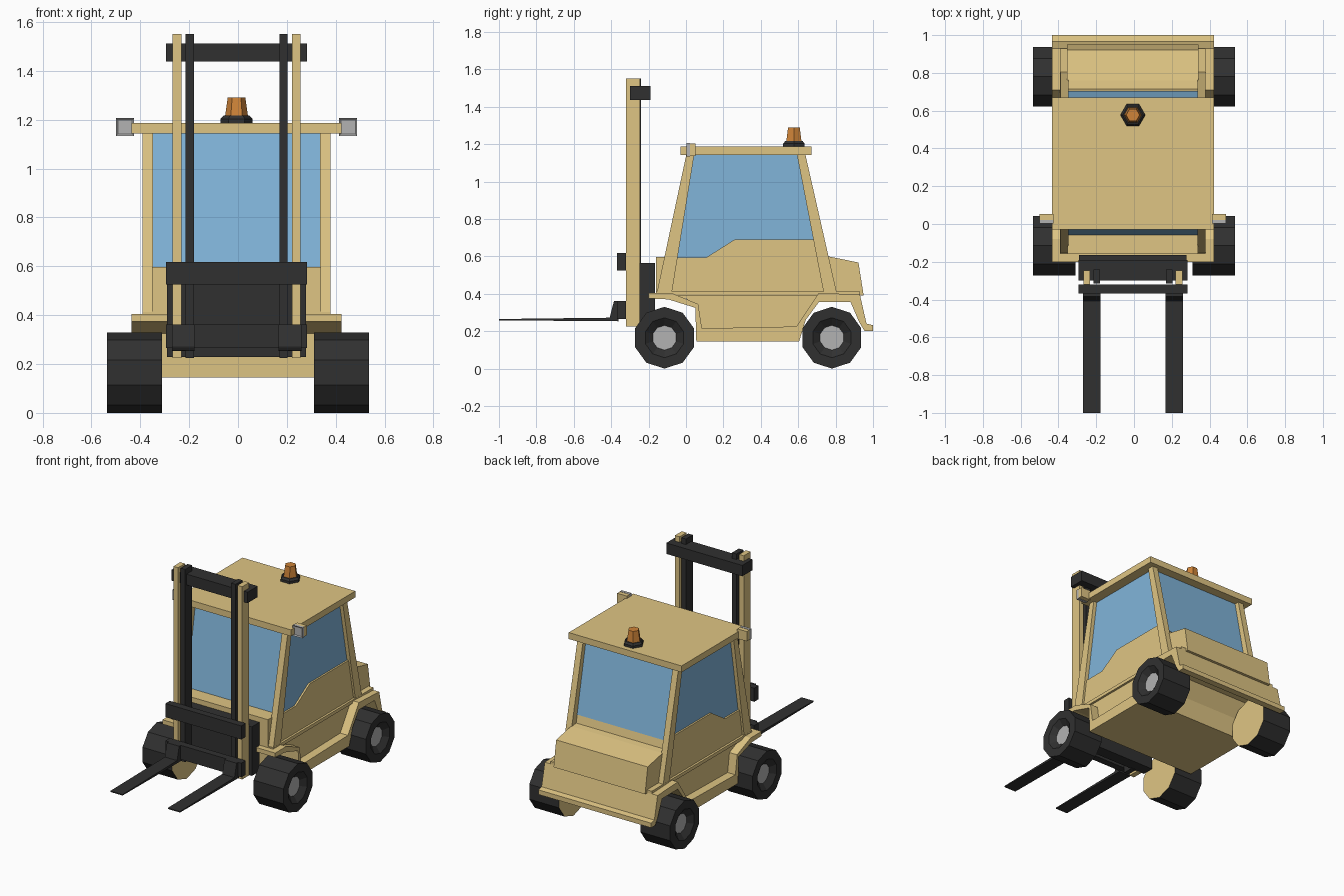
import bpy, bmesh, math
from mathutils import Vector

if "Cube" in bpy.data.objects:
    bpy.data.objects.remove(bpy.data.objects["Cube"])

CX = -0.006  # the body sits slightly off the wheel centre line


def mat(name, rgb):
    m = bpy.data.materials.new(name)
    m.diffuse_color = (*rgb, 1)
    m.use_nodes = True
    m.node_tree.nodes["Principled BSDF"].inputs["Base Color"].default_value = m.diffuse_color
    return m


SAND = mat("sand", (0.74, 0.56, 0.23))
BLACK = mat("black", (0.03, 0.03, 0.03))
GLASS = mat("glass", (0.22, 0.46, 0.70))
AMBER = mat("amber", (0.62, 0.23, 0.04))
GREY = mat("grey", (0.45, 0.45, 0.45))


def finish(name, bm, *mats):
    bmesh.ops.recalc_face_normals(bm, faces=bm.faces)
    me = bpy.data.meshes.new(name)
    bm.to_mesh(me)
    bm.free()
    for m in mats:
        me.materials.append(m)
    ob = bpy.data.objects.new(name, me)
    bpy.context.collection.objects.link(ob)
    return ob


def prism(name, pts, x0, x1, m):
    """Extrude a side profile of (y, z) points from x0 to x1."""
    bm = bmesh.new()
    f = bm.faces.new([bm.verts.new((CX + x0, y, z)) for y, z in pts])
    r = bmesh.ops.extrude_face_region(bm, geom=[f], use_keep_orig=True)
    moved = [v for v in r["geom"] if isinstance(v, bmesh.types.BMVert)]
    bmesh.ops.translate(bm, verts=moved, vec=(x1 - x0, 0, 0))
    return finish(name, bm, m)


def box(name, x0, x1, y0, y1, z0, z1, m):
    return prism(name, [(y0, z0), (y1, z0), (y1, z1), (y0, z1)], x0, x1, m)


def pair(fn, name, *args):
    """Build a part on both sides; the first two numbers are its x range."""
    *shape, x0, x1, m = args
    for side, s in (("left", -1), ("right", 1)):
        a, b = sorted((s * x0, s * x1))
        if fn is prism:
            prism(f"{side}_{name}", shape[0], a, b, m)
        else:
            box(f"{side}_{name}", a, b, *shape, m)


# Chassis with fenders, skirts and rear bumper
prism("chassis", [
    (-0.20, 0.375), (-0.20, 0.405), (-0.08, 0.405), (0.065, 0.345), (0.085, 0.215),
    (0.59, 0.225), (0.71, 0.405), (0.93, 0.395), (0.965, 0.24), (1.0, 0.232),
    (1.0, 0.20), (0.955, 0.20), (0.925, 0.25), (0.88, 0.355), (0.71, 0.355),
    (0.64, 0.26), (0.605, 0.145), (0.055, 0.145), (0.05, 0.325), (-0.095, 0.37)],
    -0.429, 0.429, SAND)

# Cab tub with stepped window line, front cowl and rear hood
prism("cab_tub", [
    (0.0, 0.375), (-0.13, 0.385), (-0.065, 0.595), (0.11, 0.595), (0.26, 0.69),
    (0.695, 0.69), (0.765, 0.39), (0.70, 0.38), (0.59, 0.20), (0.08, 0.20), (0.06, 0.335)],
    -0.37, 0.37, SAND)
box("deck", -0.385, 0.385, -0.16, 0.93, 0.39, 0.413, SAND)
box("front_cowl", -0.346, 0.346, -0.16, -0.04, 0.39, 0.597, SAND)
prism("rear_hood", [(0.68, 0.39), (0.68, 0.61), (0.76, 0.60), (0.922, 0.567), (0.95, 0.39)],
      -0.348, 0.348, SAND)

# Glazing, pillars and roof
prism("cab_glass", [(-0.06, 0.58), (0.035, 1.15), (0.605, 1.15), (0.705, 0.66), (0.26, 0.66), (0.11, 0.58)],
      -0.358, 0.358, GLASS)
pair(prism, "front_pillar", [(-0.155, 0.41), (-0.075, 0.41), (0.045, 1.15), (0.003, 1.15)],
     0.341, 0.384, SAND)
pair(prism, "rear_pillar", [(0.735, 0.41), (0.805, 0.41), (0.637, 1.15), (0.592, 1.15)],
     0.341, 0.384, SAND)
box("roof", -0.429, 0.429, -0.03, 0.67, 1.143, 1.187, SAND)

# Mast rails, cross bar and carriage
pair(box, "outer_rail", -0.32, -0.245, 0.225, 1.55, 0.226, 0.262, SAND)
pair(box, "inner_rail", -0.315, -0.24, 0.225, 1.55, 0.175, 0.209, BLACK)
box("mast_cross_bar", -0.289, 0.289, -0.30, -0.19, 1.437, 1.512, BLACK)
box("mast_block", -0.285, 0.285, -0.248, -0.165, 0.228, 0.565, BLACK)
box("carriage_upper_bar", -0.289, 0.289, -0.368, -0.32, 0.525, 0.618, BLACK)
box("carriage_lower_bar", -0.289, 0.289, -0.368, -0.32, 0.265, 0.362, BLACK)

# Forks
pair(prism, "fork", [(-1.0, 0.258), (-1.0, 0.265), (-0.408, 0.272), (-0.385, 0.362),
                     (-0.36, 0.362), (-0.36, 0.253)], 0.172, 0.265, BLACK)


def lathe(name, rings, n, axis, loc, mats, bands, start=0.0):
    """Flat-sided body from (offset, radius) rings; bands give the material of each span and the caps."""
    bm = bmesh.new()
    loops = []
    for t, r in rings:
        loop = []
        for i in range(n):
            a = start + 2 * math.pi * i / n
            u, v = r * math.cos(a), r * math.sin(a)
            p = Vector((t, u, v)) if axis == "x" else Vector((u, v, t))
            loop.append(bm.verts.new(p + Vector(loc)))
        loops.append(loop)
    bm.faces.new(loops[0]).material_index = bands[0]
    for k in range(len(loops) - 1):
        for i in range(n):
            j = (i + 1) % n
            f = bm.faces.new((loops[k][i], loops[k][j], loops[k + 1][j], loops[k + 1][i]))
            f.material_index = bands[k + 1]
    bm.faces.new(loops[-1]).material_index = bands[-1]
    return finish(name, bm, *mats)


# Ten-sided wheels with recessed hubs and a sand inner face
for end, y in (("front", -0.115), ("rear", 0.78)):
    for side, s in (("left", -1), ("right", 1)):
        rings = [(s * 0.31, 0.165), (s * 0.536, 0.165), (s * 0.536, 0.107), (s * 0.505, 0.066)]
        lathe(f"{end}_{side}_wheel", rings, 10, "x", (0, y, 0.165),
              [BLACK, GREY, SAND], [2, 0, 0, 0, 1], math.pi / 2)

# Warning beacon
lathe("beacon_base", [(1.185, 0.066), (1.203, 0.066), (1.216, 0.054)], 6, "z", (CX, 0.577, 0),
      [BLACK], [0] * 4)
lathe("beacon_lamp", [(1.214, 0.047), (1.29, 0.036)], 6, "z", (CX, 0.577, 0), [AMBER], [0] * 3)

# Roof corner lamps: sand housing, inset grey lens
for side, s in (("left", -1), ("right", 1)):
    a, b = sorted((s * 0.42, s * 0.493))
    box(f"{side}_lamp_housing", a, b, 0.022, 0.052, 1.137, 1.204, SAND)
    lens = box(f"{side}_lamp_lens", a, b, 0.002, 0.022, 1.134, 1.206, GREY)
    bm = bmesh.new()
    bm.from_mesh(lens.data)
    front = min(bm.faces, key=lambda f: f.calc_center_median().y)
    bmesh.ops.inset_region(bm, faces=[front], thickness=0.01, depth=-0.006)
    bm.to_mesh(lens.data)
    bm.free()
